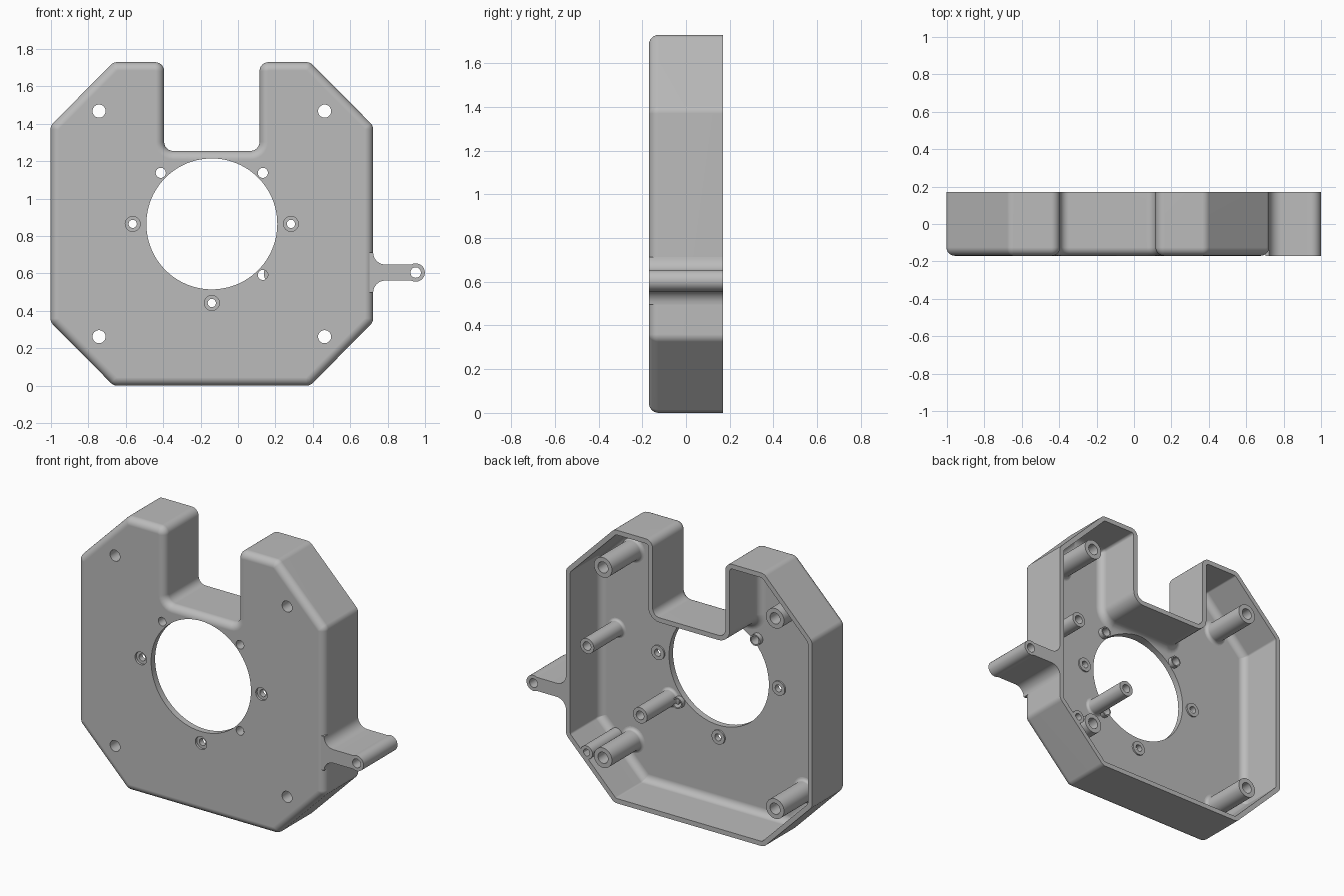
import bpy, bmesh, math
from mathutils import Vector

cube = bpy.data.objects.get("Cube")
if cube:
    bpy.data.objects.remove(cube, do_unlink=True)

grey = bpy.data.materials.new("plain_grey")
grey.use_nodes = True
colour = (0.5, 0.5, 0.5, 1)
grey.diffuse_color = colour
grey.node_tree.nodes["Principled BSDF"].inputs["Base Color"].default_value = colour

FRONT, BACK, FLOOR = -0.17, 0.17, -0.13
WALL, ROUND = 0.03, 0.045
CX, CZ = -0.14, 0.865          # centre of the housing


def make_object(name, bm):
    bmesh.ops.recalc_face_normals(bm, faces=bm.faces)
    mesh = bpy.data.meshes.new(name)
    bm.to_mesh(mesh)
    bm.free()
    mesh.materials.append(grey)
    ob = bpy.data.objects.new(name, mesh)
    bpy.context.collection.objects.link(ob)
    return ob


def finish(ob):
    bpy.ops.object.select_all(action='DESELECT')
    ob.select_set(True)
    bpy.context.view_layer.objects.active = ob
    bpy.ops.object.shade_smooth_by_angle(angle=math.radians(30))
    mod = ob.modifiers.new("even_normals", 'WEIGHTED_NORMAL')
    mod.keep_sharp = True


def outline(points, inset, radius, steps=6):
    """Inset a counter-clockwise polygon and round its corners."""
    pts = [Vector(p) for p in points]
    result = []
    for i, p in enumerate(pts):
        a = (p - pts[i - 1]).normalized()
        b = (pts[(i + 1) % len(pts)] - p).normalized()
        na, nb = Vector((-a.y, a.x)), Vector((-b.y, b.x))
        turn = a.x * b.y - a.y * b.x
        side = 1 if turn > 0 else -1
        r = max(radius - side * inset, 0.003)
        mid = (na + nb) / (1 + na.dot(nb))
        centre = p + mid * (inset + side * r)
        start = -na * side
        sweep = math.atan2(turn, a.dot(b))
        for k in range(steps + 1):
            t = sweep * k / steps
            c, s = math.cos(t), math.sin(t)
            result.append(centre + r * Vector((start.x * c - start.y * s,
                                               start.x * s + start.y * c)))
    return result


def bridge(bm, rings, closed=False):
    pairs = list(zip(rings, rings[1:]))
    if closed:
        pairs.append((rings[-1], rings[0]))
    for one, two in pairs:
        n = len(one)
        for i in range(n):
            j = (i + 1) % n
            bm.faces.new((one[i], one[j], two[j], two[i]))


def lathe(bm, x, z, profile, capped, sides=32):
    """Turn a (radius, y) profile around an axis running front to back."""
    rings = []
    for r, y in profile:
        rings.append([bm.verts.new((x + r * math.cos(math.tau * k / sides), y,
                                    z + r * math.sin(math.tau * k / sides)))
                      for k in range(sides)])
    bridge(bm, rings, closed=not capped)
    if capped:
        bm.faces.new(rings[0])
        bm.faces.new(rings[-1])


def tube(name, x, z, outer, inner, end, flare=0.0):
    base = FLOOR - 0.015
    profile = [(inner, base), (outer + flare, base), (outer + flare, FLOOR)]
    for k in range(1, 6):
        t = math.pi / 2 * k / 5
        if flare:
            profile.append((outer + flare * (1 - math.sin(t)),
                            FLOOR + flare * (1 - math.cos(t))))
    profile += [(outer, end), (inner, end)]
    bm = bmesh.new()
    lathe(bm, x, z, profile, False)
    finish(make_object(name, bm))


# Housing: chamfered square with a deep notch, lofted outside then inside
half, cut, notch = 0.8625, 0.525, 0.255
body = [(CX - cut, 0), (CX + cut, 0), (CX + half, 0.34), (CX + half, 1.39),
        (CX + cut, 1.73), (CX + notch, 1.73), (CX + notch, 1.255),
        (CX - notch, 1.255), (CX - notch, 1.73), (CX - cut, 1.73),
        (CX - half, 1.39), (CX - half, 0.34)]


def section(first, front):
    levels = [(first, BACK)]
    for k in range(7):
        t = math.pi / 2 * k / 6
        levels.append((first + ROUND * (1 - math.cos(t)),
                       front + ROUND * (1 - math.sin(t))))
    return levels


bm = bmesh.new()
loft = section(0, FRONT)[::-1] + section(WALL, FLOOR)
rings = [[bm.verts.new((p.x, y, p.y)) for p in outline(body, inset, 0.048)]
         for inset, y in loft]
bridge(bm, rings)
bm.faces.new(rings[0])
bm.faces.new(rings[-1])
housing = make_object("housing", bm)

# Hole positions
corners = [(CX + sx * 0.603, CZ + sz * 0.603) for sx in (-1, 1) for sz in (-1, 1)]
pins = [(CX - 0.273, CZ + 0.273), (CX + 0.273, CZ + 0.273), (CX + 0.273, CZ - 0.273)]
screws = [(CX - 0.423, CZ), (CX + 0.423, CZ), (CX, CZ - 0.423)]

# Drill the central opening, plain holes and counterbored holes
bm = bmesh.new()
lathe(bm, CX, CZ, [(0.35, -0.3), (0.35, 0.1)], True, 96)
for spots, r in ((corners, 0.035), (pins, 0.027)):
    for x, z in spots:
        lathe(bm, x, z, [(r, -0.3), (r, 0)], True)
for x, z in screws:
    lathe(bm, x, z, [(0.04, -0.3), (0.04, FRONT + 0.015),
                     (0.022, FRONT + 0.015), (0.022, 0)], True)
drill = make_object("drill_cutter", bm)
drill.hide_render = True
boolean = housing.modifiers.new("holes", 'BOOLEAN')
boolean.operation, boolean.solver, boolean.object = 'DIFFERENCE', 'EXACT', drill
bpy.context.view_layer.objects.active = housing
bpy.ops.object.modifier_apply(modifier=boolean.name)
bpy.data.objects.remove(drill, do_unlink=True)
finish(housing)

# Posts and bosses inside the housing
for i, (x, z) in enumerate(corners):
    tube(f"corner_post_{i + 1}", x, z, 0.063, 0.035, BACK, 0.02)
for i, (x, z) in enumerate(pins):
    tube(f"pin_boss_{i + 1}", x, z, 0.035, 0.027, -0.1)
for i, (x, z) in enumerate(screws):
    tube(f"screw_boss_{i + 1}", x, z, 0.045, 0.022, FLOOR + 0.01)
tube("side_post", 0.575, 0.94, 0.048, 0.027, BACK, 0.015)
tube("inner_post", 0.203, 0.6, 0.05, 0.027, BACK, 0.015)
tube("lower_post", 0.578, 0.265, 0.042, 0.022, BACK)

# Side tab: filleted root, straight arm, round drilled end
TX, TZ, TR, FIL = 0.95, 0.605, 0.049, 0.065
arm = 0.043
wall_x = CX + half
upper = [(wall_x - 0.02, arm + FIL)]
for k in range(9):
    t = math.pi / 2 * k / 8
    upper.append((wall_x + FIL * (1 - math.cos(t)), arm + FIL * (1 - math.sin(t))))
join = math.asin(arm / TR)
turns = 24
arc = [math.pi - join - (math.tau - 2 * (math.pi - (math.pi - join))) * k / turns
       for k in range(turns + 1)]
tip = [(TX + TR * math.cos(t), TR * math.sin(t)) for t in arc]
shape = upper + tip + [(x, -h) for x, h in reversed(upper)]
bm = bmesh.new()
rings = [[bm.verts.new((x, y, TZ + h)) for x, h in shape] for y in (FRONT, BACK)]
bridge(bm, rings)
bm.faces.new(rings[0])
bm.faces.new(rings[1])
tab = make_object("side_tab", bm)
bm = bmesh.new()
lathe(bm, TX, TZ, [(0.028, -0.3), (0.028, 0.3)], True)
drill = make_object("tab_cutter", bm)
drill.hide_render = True
boolean = tab.modifiers.new("hole", 'BOOLEAN')
boolean.operation, boolean.solver, boolean.object = 'DIFFERENCE', 'EXACT', drill
bpy.context.view_layer.objects.active = tab
bpy.ops.object.modifier_apply(modifier=boolean.name)
bpy.data.objects.remove(drill, do_unlink=True)
finish(tab)
